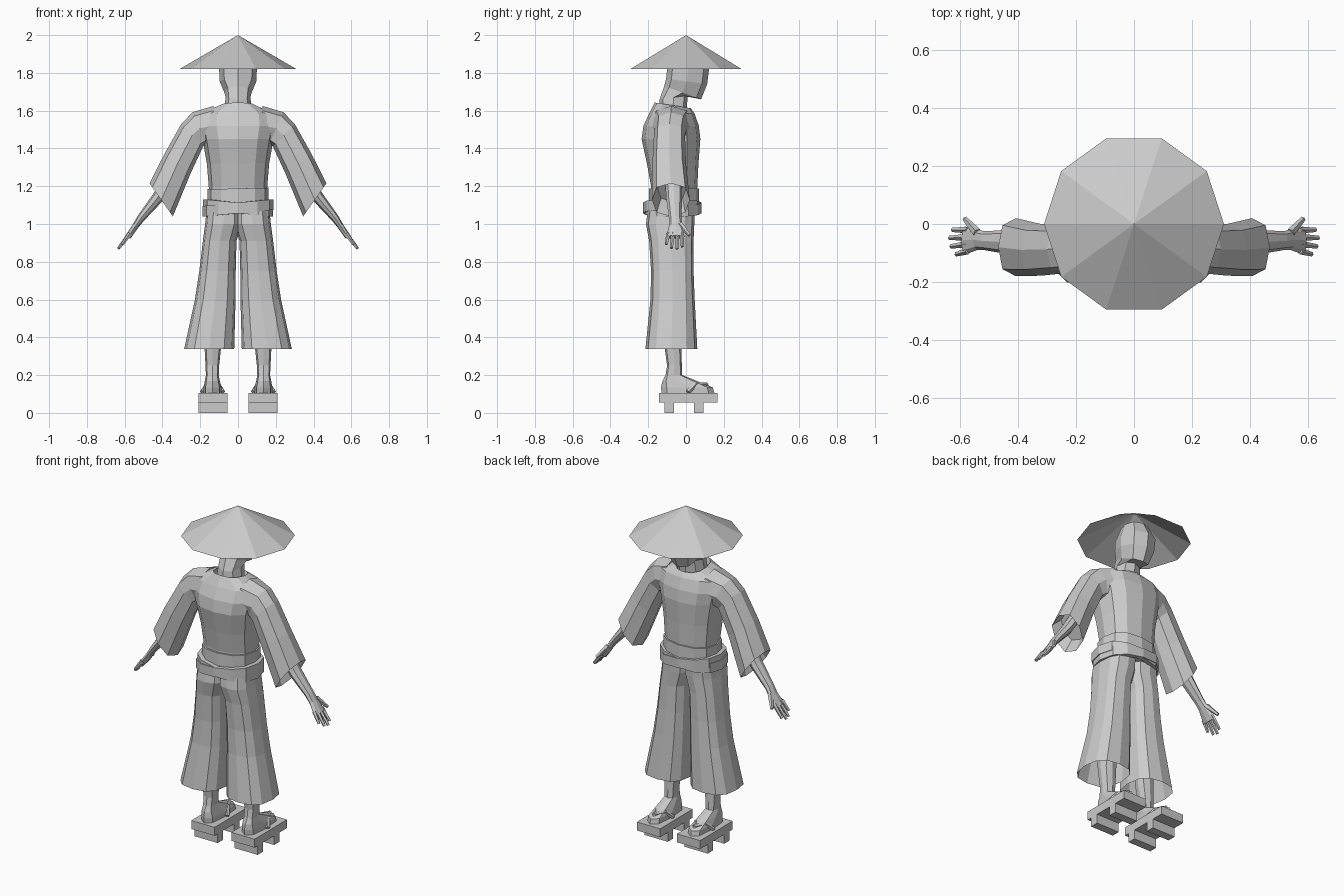
import bpy, bmesh, math
from mathutils import Vector, Matrix

if "Cube" in bpy.data.objects:
    bpy.data.objects.remove(bpy.data.objects["Cube"])


def finish(name, bm, mirror=False):
    bmesh.ops.recalc_face_normals(bm, faces=bm.faces[:])
    me = bpy.data.meshes.new(name)
    bm.to_mesh(me)
    bm.free()
    ob = bpy.data.objects.new(name, me)
    bpy.context.collection.objects.link(ob)
    if mirror:
        ob.modifiers.new("Mirror", 'MIRROR').use_mirror_merge = False
    return ob


def loft(name, rings, n=8, power=1.0, caps=(True, True), mirror=False, closed=False):
    """Each ring: outer x,z, inner x,z, y min, y max, optional z tilt along y."""
    bm = bmesh.new()
    loops = []
    for ox, oz, ix, iz, y0, y1, *ty in rings:
        c = Vector(((ox + ix) / 2, (y0 + y1) / 2, (oz + iz) / 2))
        u = Vector(((ox - ix) / 2, 0, (oz - iz) / 2))
        v = Vector((0, (y1 - y0) / 2, ty[0] if ty else 0))
        loop = []
        for i in range(n):
            a = math.tau * i / n
            s, t = [math.copysign(abs(round(w, 6)) ** power, w) for w in (math.cos(a), math.sin(a))]
            loop.append(bm.verts.new(c + u * s + v * t))
        loops.append(loop)
    pairs = list(zip(loops, loops[1:]))
    if closed:
        pairs.append((loops[-1], loops[0]))
    for a, b in pairs:
        for i in range(n):
            j = (i + 1) % n
            bm.faces.new((a[i], a[j], b[j], b[i]))
    if not closed:
        for use, loop in zip(caps, (loops[0], loops[-1])):
            if use:
                bm.faces.new(loop)
    return finish(name, bm, mirror)


def flat(hw, y0, y1, z, ty=0):
    """Horizontal ring centred on x = 0."""
    return (hw, z, -hw, z, y0, y1, ty)


def side(x0, x1, y0, y1, z, ty=0):
    """Horizontal ring of a one-sided part."""
    return (x1, z, x0, z, y0, y1, ty)


def rods(name, specs, n=5):
    """Tapered rods: start, end, start radius, end radius."""
    bm = bmesh.new()
    for p, q, r1, r2 in specs:
        p, q = Vector(p), Vector(q)
        m = Matrix.Translation((p + q) / 2) @ (q - p).to_track_quat('Z', 'Y').to_matrix().to_4x4()
        bmesh.ops.create_cone(bm, cap_ends=True, segments=n, radius1=r1, radius2=r2,
                              depth=(q - p).length, matrix=m)
    return finish(name, bm, True)


def boxes(name, specs):
    bm = bmesh.new()
    for x0, x1, y0, y1, z0, z1 in specs:
        m = Matrix.Translation(((x0 + x1) / 2, (y0 + y1) / 2, (z0 + z1) / 2))
        m = m @ Matrix.Diagonal((x1 - x0, y1 - y0, z1 - z0, 1))
        bmesh.ops.create_cube(bm, size=1, matrix=m)
    return finish(name, bm, True)


# Straw hat: open ten-sided cone
bm = bmesh.new()
tip = bm.verts.new((0, 0, 2))
rim = [bm.verts.new((0.31 * math.cos(math.tau * i / 10), 0.31 * math.sin(math.tau * i / 10), 1.82))
       for i in range(10)]
for i in range(10):
    bm.faces.new((rim[i], rim[(i + 1) % 10], tip))
finish("straw_hat", bm)

# Head and neck
loft("head", [flat(.078, -.145, 0, 1.58), flat(.065, -.14, .01, 1.67, .01),
              flat(.072, -.115, .08, 1.695, -.035), flat(.097, -.105, .112, 1.755, -.015),
              flat(.10, -.10, .122, 1.82), flat(.07, -.07, .08, 1.90)], 8, .85)

# Robe body with sunken collar
loft("robe_body", [flat(.15, -.18, .05, 1.06), flat(.155, -.185, .06, 1.20),
                   flat(.165, -.207, .066, 1.32), flat(.188, -.235, .076, 1.45),
                   flat(.205, -.225, .068, 1.52), flat(.20, -.195, .045, 1.585),
                   flat(.088, -.165, .025, 1.628, -.015), flat(.068, -.145, .005, 1.57)],
     12, .85)

# Wide sleeves with recessed cuffs
loft("sleeve", [(.13, 1.625, .12, 1.42, -.185, .03), (.24, 1.592, .165, 1.42, -.165, .005),
                (.30, 1.53, .185, 1.41, -.17, -.005), (.39, 1.37, .25, 1.27, -.178, 0),
                (.468, 1.215, .345, 1.04, -.18, .02), (.42, 1.25, .32, 1.12, -.15, 0)],
     8, .8, mirror=True)

# Forearm and palm
loft("forearm", [(.40, 1.24, .35, 1.20, -.11, -.02), (.45, 1.158, .405, 1.115, -.105, -.02),
                 (.53, 1.045, .50, 1.015, -.09, -.025), (.555, 1.0, .527, .982, -.09, -.018),
                 (.595, .94, .57, .922, -.105, -.008)], 8, mirror=True)

# Fingers and thumb
fingers = [((.572, y0, .95), (x, y1, z), .012, .008) for y0, x, y1, z in
           ((-.093, .612, -.104, .892), (-.069, .63, -.077, .872),
            (-.045, .635, -.048, .868), (-.021, .625, -.02, .88))]
fingers.append(((.54, -.03, 1.0), (.583, .018, .94), .016, .009))
rods("fingers", fingers)

# Waist sash: one upright band and two crossing bands
def band(name, hw, y0, y1, z, h, tx, ty=0, t=.025):
    def r(d, zz):
        return (hw - d, zz + tx, -hw + d, zz - tx, y0 + d, y1 - d, ty)
    loft(name, [r(t, z - h), r(0, z - h), r(0, z + h), r(t, z + h)], 12, .85, closed=True)

band("sash_upper", .162, -.195, .068, 1.15, .038, .004)
band("sash_cross_a", .188, -.228, .078, 1.085, .028, .018)
band("sash_cross_b", .184, -.222, .082, 1.085, .028, -.018)

# Wide trouser legs, open at the hem
loft("trouser_leg", [side(.02, .285, -.215, .06, .338), side(.013, .228, -.188, .046, .6),
                     side(.012, .205, -.185, .04, .75), side(.008, .186, -.195, .04, .91),
                     side(-.02, .174, -.212, .044, 1.0), side(-.02, .165, -.20, .048, 1.09)],
     12, .75, caps=(False, True), mirror=True)

# Shin and foot
loft("leg_and_foot", [side(.088, .182, -.13, .15, .105), side(.088, .182, -.132, .142, .135),
                      side(.096, .176, -.125, .06, .168), side(.102, .17, -.108, -.02, .20),
                      side(.10, .172, -.10, -.022, .25), side(.088, .178, -.115, -.025, .36),
                      side(.085, .18, -.125, -.02, .50)], 8, .7, mirror=True)

# Wooden clogs with two teeth, and thong straps
boxes("clog", [(.056, .21, -.143, .166, .055, .106), (.056, .21, -.113, -.063, 0, .056),
               (.056, .21, .043, .093, 0, .056)])
rods("clog_strap", [((.08, .01, .11), (.105, .05, .15), .013, .013),
                    ((.105, .05, .15), (.134, .11, .15), .013, .011),
                    ((.19, .01, .11), (.163, .05, .15), .013, .013),
                    ((.163, .05, .15), (.134, .11, .15), .013, .011),
                    ((.134, .105, .155), (.134, .13, .105), .01, .008)])
